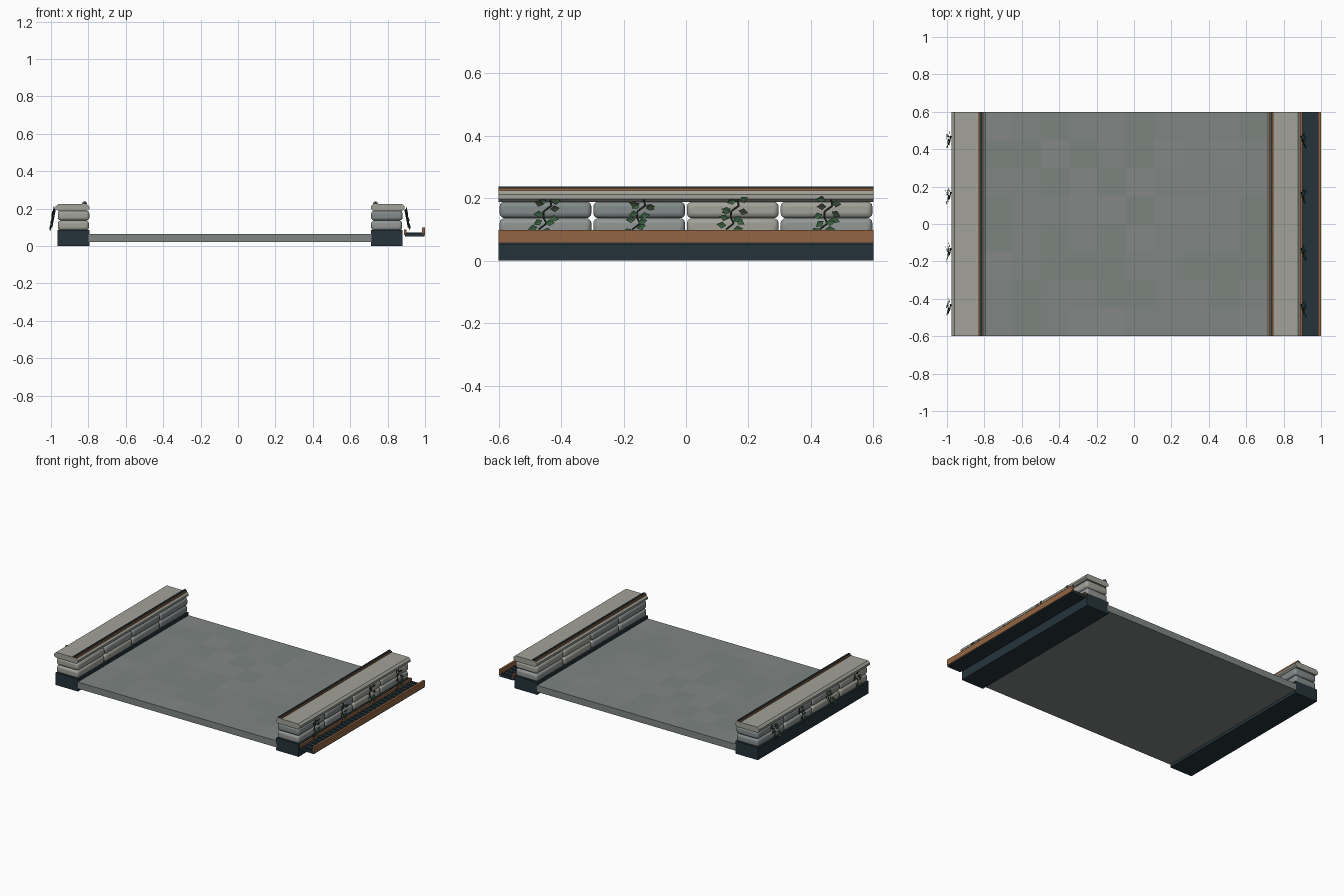
import bpy, bmesh, random
from math import sin, cos, pi
from mathutils import Vector, Matrix

if "Cube" in bpy.data.objects:
    bpy.data.objects.remove(bpy.data.objects["Cube"])

random.seed(4)


def mat(name, rgb):
    m = bpy.data.materials.new(name)
    m.diffuse_color = (*rgb, 1)
    m.use_nodes = True
    m.node_tree.nodes["Principled BSDF"].inputs["Base Color"].default_value = m.diffuse_color
    return m


slate = mat("dark_slate", (0.018, 0.034, 0.043))
copper = mat("copper", (0.29, 0.13, 0.055))
leaf_green = mat("leaf_green", (0.04, 0.11, 0.05))
stem_brown = mat("stem", (0.03, 0.045, 0.025))
stones = [mat("stone_warm", (0.36, 0.36, 0.32)), mat("stone_mid", (0.29, 0.31, 0.30)),
          mat("stone_cool", (0.23, 0.26, 0.26))]
pavers = [mat("paver_a", (0.215, 0.235, 0.23)), mat("paver_b", (0.20, 0.228, 0.212)),
          mat("paver_c", (0.228, 0.242, 0.24))]


def finish(name, bm, mats):
    me = bpy.data.meshes.new(name)
    bm.to_mesh(me)
    bm.free()
    ob = bpy.data.objects.new(name, me)
    bpy.context.collection.objects.link(ob)
    for m in mats:
        me.materials.append(m)
    return ob


def add_box(bm, lo, hi):
    lo, hi = Vector(lo), Vector(hi)
    bmesh.ops.create_cube(bm, size=1, matrix=Matrix.Translation((lo + hi) / 2)
                          @ Matrix.Diagonal((*(hi - lo), 1)))


def box(name, lo, hi, m, bevel=0, segs=2):
    bm = bmesh.new()
    add_box(bm, lo, hi)
    ob = finish(name, bm, [m])
    if bevel:
        b = ob.modifiers.new("bevel", 'BEVEL')
        b.width, b.segments = bevel, segs
    return ob


def extrude_profile(name, pts, m):
    # closed x,z profile swept along the full depth
    bm = bmesh.new()
    f = bm.faces.new([bm.verts.new((x, -0.6, z)) for x, z in pts])
    r = bmesh.ops.extrude_face_region(bm, geom=[f])
    bmesh.ops.translate(bm, vec=(0, 1.2, 0),
                        verts=[v for v in r['geom'] if isinstance(v, bmesh.types.BMVert)])
    bmesh.ops.recalc_face_normals(bm, faces=bm.faces)
    return finish(name, bm, [m])


# deck slab with a patchwork of pavers on top
bm = bmesh.new()
add_box(bm, (-0.80, -0.6, 0.02), (0.715, 0.6, 0.065))
for axis, lo, hi, n in ((0, -0.80, 0.715, 10), (1, -0.6, 0.6, 8)):
    for i in range(1, n):
        co, no = Vector((0, 0, 0)), Vector((0, 0, 0))
        co[axis], no[axis] = lo + (hi - lo) * i / n, 1
        bmesh.ops.bisect_plane(bm, geom=bm.verts[:] + bm.edges[:] + bm.faces[:],
                               plane_co=co, plane_no=no)
for f in bm.faces:
    if f.normal.z > 0.5:
        f.material_index = random.choice((0, 0, 1, 2))
finish("deck", bm, pavers)


def vine(name, x, y, s):
    # hanging stem leaning outward, with folded diamond leaves
    bm = bmesh.new()
    top, bot = Vector((x, y + 0.015, 0.195)), Vector((x + s * 0.018, y - 0.015, 0.10))
    path = [top.lerp(bot, t / 5) + Vector((0, 0.012 * sin(t * 2), 0)) for t in range(6)]
    for a, b in zip(path, path[1:]):
        d = b - a
        bmesh.ops.create_cone(bm, cap_ends=True, segments=5, radius1=0.003, radius2=0.003,
                              depth=d.length, matrix=Matrix.Translation((a + b) / 2)
                              @ d.to_track_quat('Z', 'Y').to_matrix().to_4x4())
    stem_faces = len(bm.faces)
    for i in range(10):
        p = top.lerp(bot, i / 9)
        side = 1 if i % 2 else -1
        ang = random.uniform(-0.7, 0.5)
        d = Vector((s * 0.25, side * cos(ang), sin(ang))).normalized()
        w = Vector((s, 0, 0)).cross(d).normalized()
        p = p + d * random.uniform(0.004, 0.018)
        L = 0.032
        base, tip = bm.verts.new(p), bm.verts.new(p + d * L)
        l = bm.verts.new(p + d * L * 0.45 + w * 0.011 + Vector((s * 0.003, 0, 0)))
        r = bm.verts.new(p + d * L * 0.45 - w * 0.011 + Vector((s * 0.003, 0, 0)))
        bm.faces.new((base, l, tip))
        bm.faces.new((base, tip, r))
    bm.faces.ensure_lookup_table()
    for f in bm.faces[stem_faces:]:
        f.material_index = 1
    return finish(name, bm, [stem_brown, leaf_green])


# the two parapets: plinth, two stone courses, cap, rail and vines
for side, inner, outer, s in (("left", -0.795, -0.965, -1), ("right", 0.71, 0.88, 1)):
    a, b = min(inner, outer), max(inner, outer)
    box(side + "_plinth", (a, -0.6, 0), (b, 0.6, 0.085), slate)
    for row, z in enumerate((0.083, 0.136)):
        for k in range(4):
            y = -0.6 + 0.3 * k
            ob = box(f"{side}_stone_{row}_{k}", (a + 0.002, y + 0.003, z),
                     (b - 0.002 + 0.002 * row, y + 0.297, z + 0.053),
                     random.choice(stones), 0.016, 3)
    c, d = (a - 0.01, b) if s < 0 else (a, b + 0.01)
    extrude_profile(side + "_cap", [(c + 0.012, 0.188), (d - 0.012, 0.188), (d, 0.198),
                                    (d, 0.212), (d - 0.014, 0.225), (c + 0.014, 0.225),
                                    (c, 0.212), (c, 0.198)], stones[0])
    rx = inner + s * 0.025
    box(side + "_rail", (rx - 0.006, -0.6, 0.222), (rx + 0.006, 0.6, 0.237), slate)
    for e in (-1, 1):
        q = rx + e * 0.010
        box(f"{side}_rail_trim_{e}", (q - 0.004, -0.6, 0.222), (q + 0.004, 0.6, 0.232), copper)
    for k in range(4):
        vine(f"{side}_vine_{k}", outer + s * 0.012, -0.45 + 0.3 * k, s)

# copper gutter along the right side
box("gutter_floor", (0.892, -0.6, 0.05), (0.996, 0.6, 0.068), slate)
box("gutter_outer_lip", (0.985, -0.6, 0.058), (1.0, 0.6, 0.098), copper)
box("gutter_inner_lip", (0.888, -0.6, 0.058), (0.900, 0.6, 0.088), copper)
bm = bmesh.new()
for i in range(30):
    y = -0.58 + 0.04 * i
    add_box(bm, (0.899, y - 0.007, 0.066), (0.986, y + 0.007, 0.072))
finish("gutter_ribs", bm, [slate])

# smooth the rounded stones
bpy.ops.object.select_all(action='DESELECT')
for ob in bpy.context.scene.objects:
    if "_stone_" in ob.name:
        ob.select_set(True)
        bpy.context.view_layer.objects.active = ob
bpy.ops.object.shade_smooth_by_angle(angle=0.7)
